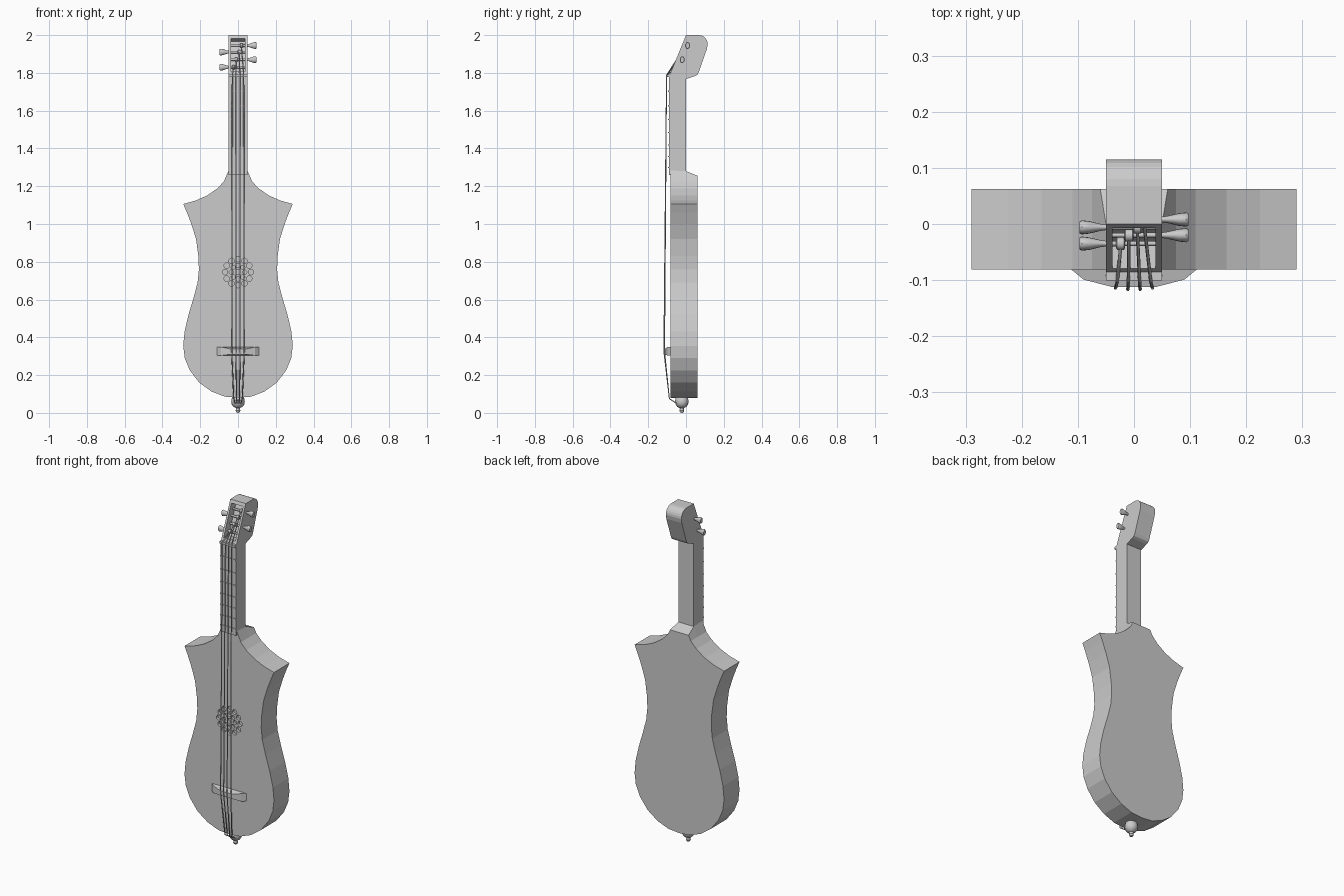
import bpy, bmesh
from math import sin, cos, pi
from mathutils import Vector

if "Cube" in bpy.data.objects:
    bpy.data.objects.remove(bpy.data.objects["Cube"])


def add_mesh(name, bm):
    bmesh.ops.recalc_face_normals(bm, faces=bm.faces)
    me = bpy.data.meshes.new(name)
    bm.to_mesh(me)
    bm.free()
    ob = bpy.data.objects.new(name, me)
    bpy.context.collection.objects.link(ob)
    return ob


def loft(name, rings):
    """Skin a list of closed point rings, capped at both ends."""
    bm = bmesh.new()
    vs = [[bm.verts.new(p) for p in r] for r in rings]
    n = len(rings[0])
    for a, b in zip(vs, vs[1:]):
        for i in range(n):
            j = (i + 1) % n
            bm.faces.new((a[i], a[j], b[j], b[i]))
    bm.faces.new(vs[0])
    bm.faces.new(vs[-1])
    return add_mesh(name, bm)


def side_prism(name, profile, w):
    """Extrude a (y, z) profile to x = -w..w."""
    return loft(name, [[(x, y, z) for y, z in profile] for x in (-w, w)])


def box(name, x, y, z):
    return side_prism(name, [(y[0], z[0]), (y[1], z[0]), (y[1], z[1]), (y[0], z[1])], x)


def lathe(name, profile, origin, axis, flat=1.0, seg=16):
    """Lathe (radius, distance) along the x, y or z axis."""
    rings = []
    for r, d in profile:
        ring = []
        for i in range(seg):
            a, b = r * cos(2 * pi * i / seg), r * flat * sin(2 * pi * i / seg)
            p = {'x': (d, b, a), 'y': (a, d, b), 'z': (a, b, d)}[axis]
            ring.append(Vector(origin) + Vector(p))
        rings.append(ring)
    return loft(name, rings)


def smooth(ob):
    bpy.ops.object.select_all(action='DESELECT')
    ob.select_set(True)
    bpy.context.view_layer.objects.active = ob
    bpy.ops.object.shade_smooth_by_angle(angle=0.7)


def wire(name, pts, r):
    cu = bpy.data.curves.new(name, 'CURVE')
    cu.dimensions = '3D'
    cu.bevel_depth = r
    cu.bevel_resolution = 1
    cu.use_fill_caps = True
    sp = cu.splines.new('POLY')
    sp.points.add(len(pts) - 1)
    for p, c in zip(sp.points, pts):
        p.co = (*c, 1)
    ob = bpy.data.objects.new(name, cu)
    bpy.context.collection.objects.link(ob)
    return ob


def cut(ob, cutter):
    m = ob.modifiers.new('cut', 'BOOLEAN')
    m.operation = 'DIFFERENCE'
    m.solver = 'EXACT'
    m.object = cutter
    bpy.context.view_layer.objects.active = ob
    bpy.ops.object.modifier_apply(modifier=m.name)
    bpy.data.objects.remove(cutter)


# Body: mirrored half outline, with the heel sloping down at the back
half = [(0.07, 0.086), (0.14, 0.113), (0.205, 0.16), (0.255, 0.225), (0.282, 0.29),
        (0.29, 0.355), (0.283, 0.43), (0.262, 0.52), (0.235, 0.61), (0.214, 0.69),
        (0.207, 0.76), (0.21, 0.83), (0.222, 0.92), (0.247, 1.0), (0.27, 1.06),
        (0.29, 1.106), (0.225, 1.124), (0.165, 1.15), (0.11, 1.188), (0.075, 1.225)]


def outline(y, top):
    right = half + [top]
    pts = [(0, 0.08)] + right + [(-x, z) for x, z in reversed(right)]
    return [(x, y, z) for x, z in pts]


body = loft('body', [outline(-0.081, (0.05, 1.283)), outline(0.0, (0.05, 1.28)),
                     outline(0.062, (0.06, 1.255))])

# Pierced rosette: rings of small round holes
bm = bmesh.new()
holes = [(0, 0, 0.014)]
for n, R, r in ((8, 0.036, 0.011), (12, 0.069, 0.0145)):
    holes += [(R * cos(2 * pi * i / n), R * sin(2 * pi * i / n), r) for i in range(n)]
for hx, hz, r in holes:
    rings = [[bm.verts.new((hx + r * cos(k * pi / 6), y, 0.745 + hz + r * sin(k * pi / 6)))
              for k in range(12)] for y in (-0.1, -0.066)]
    for i in range(12):
        j = (i + 1) % 12
        bm.faces.new((rings[0][i], rings[0][j], rings[1][j], rings[1][i]))
    bm.faces.new(rings[0])
    bm.faces.new(rings[1])
cut(body, add_mesh('rosette_cutter', bm))

# Neck, fingerboard, frets and nut
box('neck', 0.05, (-0.081, 0.0), (1.26, 1.785))
box('fingerboard', 0.05, (-0.091, -0.081), (1.26, 1.785))
for i in range(1, 8):
    z = 0.325 + 1.46 / 2 ** (i / 12)
    if z > 1.27:
        box('fret', 0.051, (-0.094, -0.09), (z - 0.003, z + 0.003))
box('nut', 0.05, (-0.101, -0.08), (1.778, 1.792))

# Head with rounded back corners and a hollow peg box
arc = [(0.068 + 0.047 * sin(a), 1.952 + 0.048 * cos(a)) for a in [k * pi / 12 for k in range(7)]]
head = side_prism('head', [(-0.088, 1.785), (0.0, 2.0)] + arc +
                  [(0.111, 1.928), (0.068, 1.805), (0.06, 1.79), (0.045, 1.782), (0.0, 1.767)], 0.05)
cut(head, side_prism('head_cutter', [(-0.105, 1.81), (-0.03, 1.99), (-0.005, 1.982),
                                     (0.035, 1.965), (-0.03, 1.80)], 0.038))

# Pegs, alternating left and right, each with its string
tuning = [(-1, -0.035, 1.83), (1, -0.02, 1.87), (-1, -0.006, 1.91), (1, 0.008, 1.945)]
for i, (s, y, z) in enumerate(tuning):
    peg = lathe('peg', [(0.006, -0.045 * s), (0.007, 0.05 * s), (0.009, 0.06 * s),
                        (0.016, 0.08 * s), (0.018, 0.093 * s), (0.015, 0.097 * s)],
                (0, y, z), 'x', 0.7)
    smooth(peg)
    cx = (-0.024, -0.009, 0.006, 0.018)[i]
    coil = lathe('string_winding', [(0.008, -0.008), (0.011, -0.006), (0.011, 0.006), (0.008, 0.008)],
                 (cx, y, z), 'x')
    smooth(coil)
    x = -0.03 + 0.02 * i
    lift = 0.003 if i in (1, 2) else 0
    wire('string', [(cx, y - 0.009, z), (x, -0.103, 1.788), (x * 1.1, -0.114 - lift, 0.326),
                    (x * 0.75, -0.088, 0.075), (x * 0.5, -0.05, 0.05), (x * 0.4, -0.03, 0.035)], 0.003)

# Bridge: arched across, tapering to a narrower crest
bridge = [(-0.113, -0.08), (-0.09, -0.099), (-0.04, -0.112), (0.04, -0.112), (0.09, -0.099), (0.113, -0.08)]
loft('bridge', [[(x, y, 0.304 if y > -0.11 else 0.31) for x, y in bridge],
                [(x, y, 0.349 if y > -0.11 else 0.338) for x, y in bridge]])

# Tail button with end knob
button = lathe('tail_button', [(0.001, 0.0), (0.009, 0.003), (0.013, 0.012), (0.01, 0.021), (0.012, 0.026),
                               (0.024, 0.032), (0.033, 0.045), (0.036, 0.06), (0.033, 0.077), (0.025, 0.092)],
               (0, -0.022, 0), 'z')
smooth(button)
